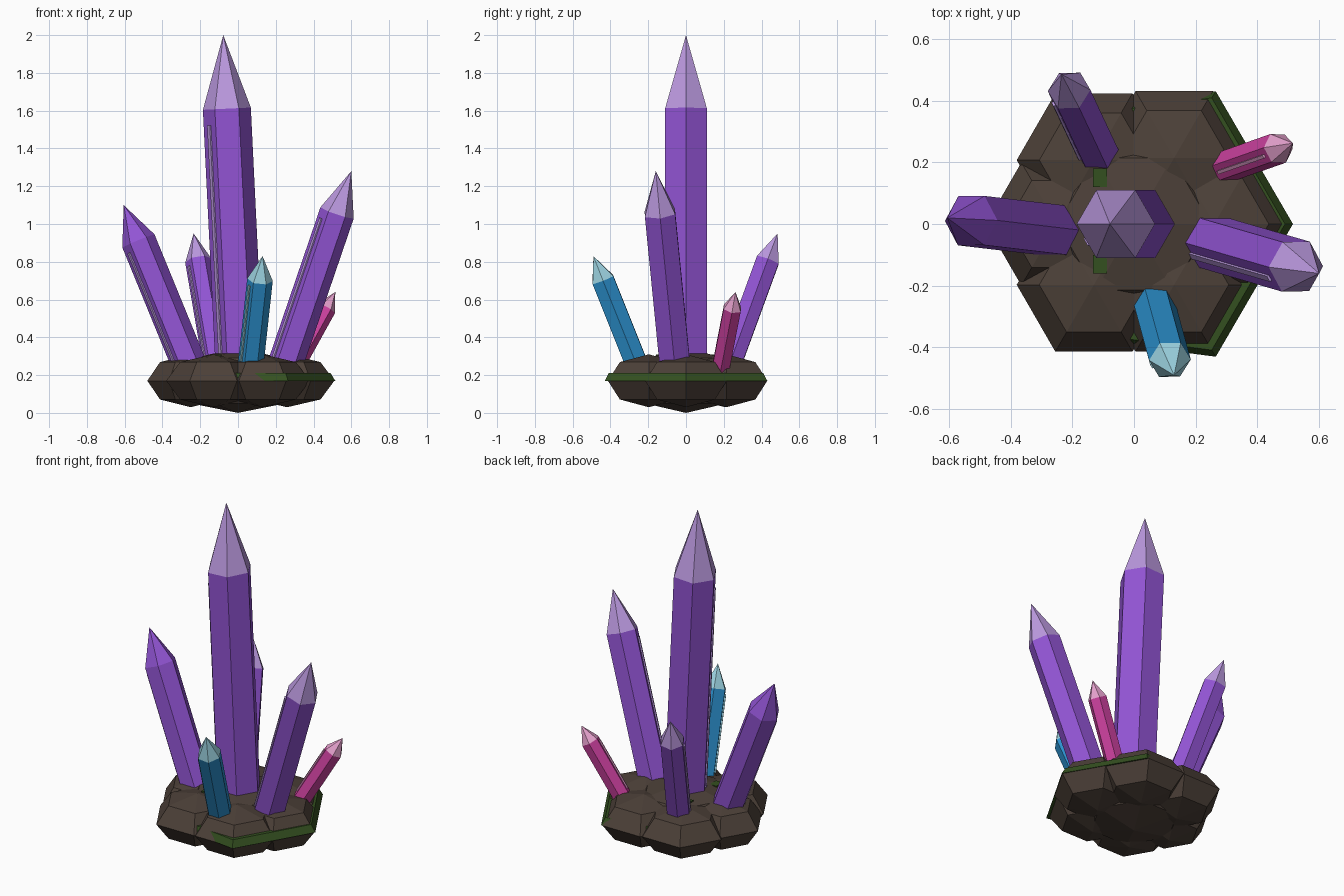
import bpy, math
from mathutils import Vector, Matrix

cube = bpy.data.objects.get("Cube")
if cube:
    bpy.data.objects.remove(cube, do_unlink=True)


def material(name, rgb):
    """Flat material from an sRGB colour in 0-255."""
    col = [((c / 255 + 0.055) / 1.055) ** 2.4 for c in rgb] + [1.0]
    m = bpy.data.materials.new(name)
    m.use_nodes = True
    m.diffuse_color = col
    bsdf = m.node_tree.nodes["Principled BSDF"]
    bsdf.inputs["Base Color"].default_value = col
    bsdf.inputs["Roughness"].default_value = 0.7
    return m


stone = material("brown stone", (76, 64, 56))
moss = material("moss green", (52, 80, 32))
purple = material("purple crystal", (146, 84, 212))
lavender = material("pale lavender", (186, 152, 222))
blue = material("blue crystal", (44, 146, 208))
pale_blue = material("pale blue", (154, 208, 222))
pink = material("pink crystal", (208, 66, 162))
pale_pink = material("pale pink", (228, 160, 204))


def make(name, verts, faces, mats, matrix=None):
    me = bpy.data.meshes.new(name)
    me.from_pydata(verts, [], faces)
    for m in mats:
        me.materials.append(m)
    if matrix:
        me.transform(matrix)
    me.update()
    ob = bpy.data.objects.new(name, me)
    bpy.context.collection.objects.link(ob)
    return ob


def stack(rings, bottom=None, top=None):
    """Bridge equal rings of points; close the ends with a cap or a point."""
    n = len(rings[0])
    verts = [p for ring in rings for p in ring]
    faces = []
    for k in range(len(rings) - 1):
        for i in range(n):
            j = (i + 1) % n
            faces.append((k * n + i, k * n + j, k * n + n + j, k * n + n + i))
    last = (len(rings) - 1) * n
    if bottom is None:
        faces.append(tuple(reversed(range(n))))
    else:
        verts.append(bottom)
        faces += [((i + 1) % n, i, len(verts) - 1) for i in range(n)]
    if top is None:
        faces.append(tuple(range(last, last + n)))
    else:
        verts.append(top)
        faces += [(last + i, last + (i + 1) % n, len(verts) - 1) for i in range(n)]
    return verts, faces


def hexagon(r, z):
    return [(r * math.cos(i * math.pi / 3), r * math.sin(i * math.pi / 3), z) for i in range(6)]


def rock(name, x, y, r, h):
    """Six-sided flattened boulder."""
    s = math.sqrt(0.5)
    verts, faces = stack([hexagon(r * s, -h * s), hexagon(r, 0), hexagon(r * s, h * s)],
                         (0, 0, -h), (0, 0, h))
    make(name, verts, faces, [stone], Matrix.Translation((x, y, 0.17)))


def box(name, centre, size, mat, matrix=None):
    cx, cy, cz = centre
    a, b, c = (s / 2 for s in size)
    rings = [[(cx - a, cy - b, cz + d), (cx + a, cy - b, cz + d),
              (cx + a, cy + b, cz + d), (cx - a, cy + b, cz + d)] for d in (-c, c)]
    make(name, *stack(rings), [mat], matrix)


def crystal(name, base, tip, r, point, body, pale, pale_tip=True):
    """Pointed hexagonal prism from base to tip, with a thin shine strip."""
    base, tip = Vector(base), Vector(tip)
    axis = tip - base
    length, sunk = axis.length, 0.09
    turn = Vector((0, 0, 1)).rotation_difference(axis).to_matrix().to_4x4()
    place = Matrix.Translation(base) @ turn
    shoulder = length - point
    verts, faces = stack([hexagon(r, -sunk), hexagon(r, shoulder)], None, (0, 0, length))
    ob = make(name, verts, faces, [body, pale])
    for p in ob.data.polygons:
        if pale_tip and p.center.z > shoulder:
            p.material_index = 1
    ob.data.transform(place)
    # shine strip on the front-left face
    side = Matrix.Rotation(math.radians(210), 4, "Z")
    strip = shoulder * 0.94
    box(name + "_shine", (r * 0.866 + 0.003, 0, strip / 2), (0.009, r * 0.22, strip),
        pale, place @ side)


# Boulder base
rock("centre_rock", 0, 0, 0.35, 0.17)
rock("right_rock", -0.25, 0, 0.23, 0.14)
rock("left_rock", 0.26, 0, 0.25, 0.14)
rock("front_right_rock", -0.13, -0.197, 0.25, 0.14)
rock("front_left_rock", 0.13, -0.197, 0.25, 0.14)
rock("back_right_rock", -0.13, 0.207, 0.25, 0.14)
rock("back_left_rock", 0.13, 0.214, 0.25, 0.14)

# Moss band peeking out of the boulders
half = [(0.515, 0), (0.265, 0.43), (0, 0.395), (-0.25, 0.36)]
outline = half + [(-0.35, 0)] + [(x, -y) for x, y in reversed(half[1:])]
make("moss_band", *stack([[(x * f, y * f, z) for x, y in outline]
                          for f, z in ((1, 0.17), (0.95, 0.212))]), [moss])
for label, y in (("front", -0.13), ("back", 0.15)):
    box(label + "_moss_patch", (-0.11, y, 0.305), (0.045, 0.06, 0.008), moss)

# Crystals
crystal("main_crystal", (0.01, 0, 0.2), (-0.078, 0, 2.0), 0.127, 0.39, purple, lavender)
crystal("tall_left_crystal", (0.255, -0.06, 0.27), (0.6, -0.16, 1.28), 0.093, 0.235,
        purple, lavender)
crystal("tall_right_crystal", (-0.265, -0.02, 0.27), (-0.605, 0.02, 1.1), 0.092, 0.205,
        purple, lavender, False)
crystal("back_crystal", (-0.12, 0.24, 0.28), (-0.235, 0.485, 0.95), 0.07, 0.155,
        purple, lavender)
crystal("front_crystal", (0.07, -0.27, 0.28), (0.13, -0.49, 0.83), 0.068, 0.135,
        blue, pale_blue)
crystal("small_crystal", (0.31, 0.19, 0.27), (0.515, 0.262, 0.64), 0.053, 0.1,
        pink, pale_pink)
